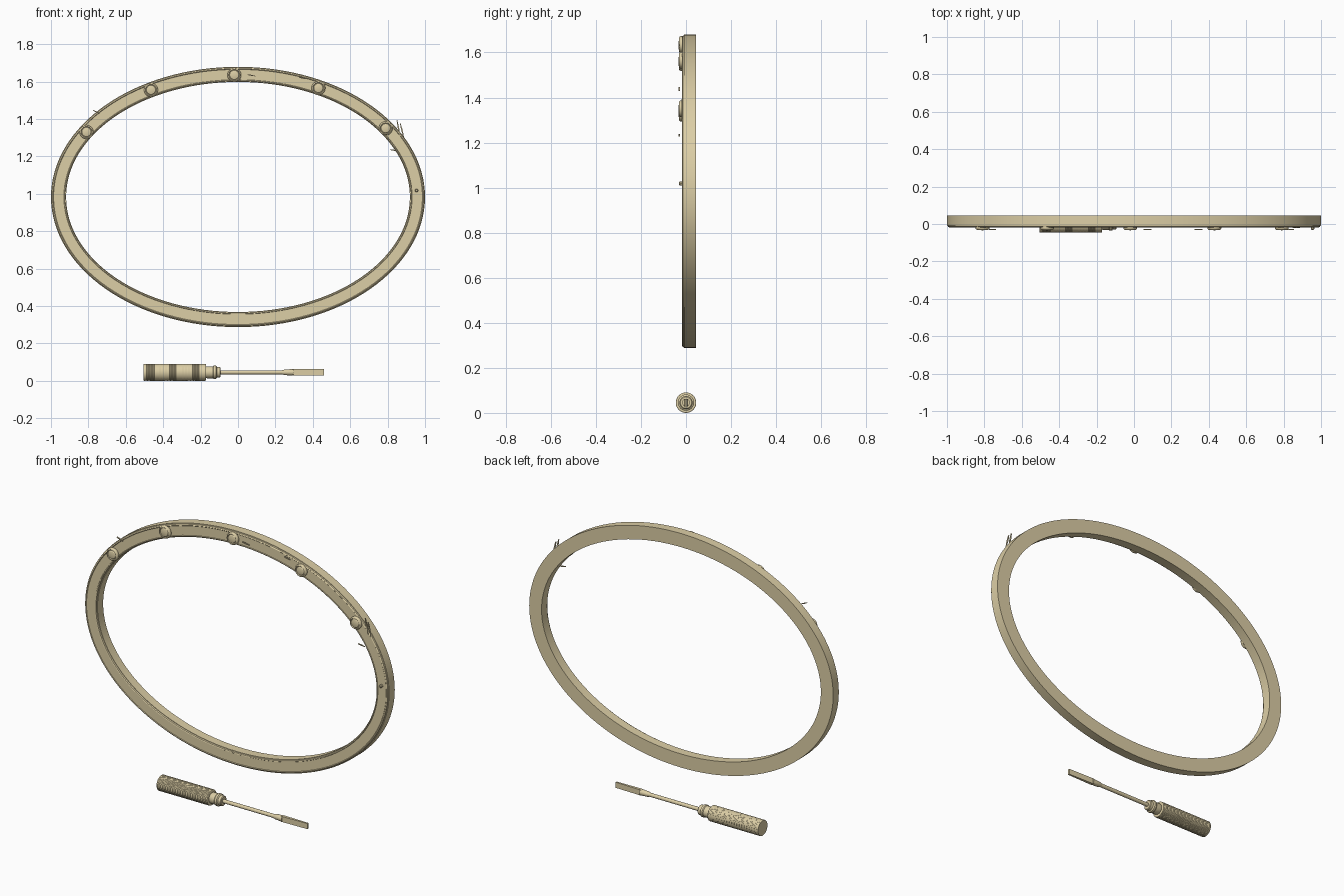
import bpy, bmesh, math
from mathutils import Vector

if "Cube" in bpy.data.objects:
    bpy.data.objects.remove(bpy.data.objects["Cube"])

tan = bpy.data.materials.new("tan")
tan.diffuse_color = (0.72, 0.62, 0.38, 1)
tan.use_nodes = True
tan.node_tree.nodes["Principled BSDF"].inputs["Base Color"].default_value = tan.diffuse_color


def add_object(name, bm, angle=30):
    bmesh.ops.remove_doubles(bm, verts=bm.verts, dist=1e-6)
    bmesh.ops.recalc_face_normals(bm, faces=bm.faces)
    me = bpy.data.meshes.new(name)
    bm.to_mesh(me)
    bm.free()
    ob = bpy.data.objects.new(name, me)
    bpy.context.collection.objects.link(ob)
    me.materials.append(tan)
    bpy.ops.object.select_all(action='DESELECT')
    ob.select_set(True)
    bpy.context.view_layer.objects.active = ob
    bpy.ops.object.shade_smooth_by_angle(angle=math.radians(angle))
    return ob


def bridge(bm, rings, closed):
    """Join vertex loops with quads; closed also joins last to first."""
    pairs = list(zip(rings, rings[1:]))
    if closed:
        pairs.append((rings[-1], rings[0]))
    for a, b in pairs:
        n = len(a)
        for i in range(n):
            j = (i + 1) % n
            bm.faces.new((a[i], a[j], b[j], b[i]))
    if not closed:
        bm.faces.new(rings[0])
        bm.faces.new(rings[-1])


def lathe(name, profile, centre, axis, sides=32):
    """Revolve (distance along axis, radius) pairs around the x or y axis."""
    bm = bmesh.new()
    rings = []
    for d, r in profile:
        ring = []
        for i in range(sides):
            t = math.tau * i / sides
            u, v = r * math.cos(t), r * math.sin(t)
            off = (d, u, v) if axis == 'x' else (u, d, v)
            ring.append(bm.verts.new(Vector(centre) + Vector(off)))
        rings.append(ring)
    bridge(bm, rings, False)
    return add_object(name, bm)


# Oval frame: section (inset from outer edge, y) swept round an ellipse
CZ, A, B = 0.983, 1.0, 0.696
section = [(0, 0.045), (0, -0.008), (0.003, -0.008), (0.005, -0.014), (0.011, -0.018),
           (0.014, -0.015), (0.069, -0.015), (0.071, -0.018), (0.076, -0.016),
           (0.078, -0.008), (0.081, -0.008), (0.081, 0.045)]
bm = bmesh.new()
N = 128
rings = [[bm.verts.new(((A - d) * math.cos(math.tau * i / N), y,
                        CZ + (B - d) * math.sin(math.tau * i / N)))
          for i in range(N)] for d, y in section]
bridge(bm, rings, True)
add_object("oval_frame", bm)

# Round studs along the top: domed cap inside a raised ring
stud = [(0.004, 0.037), (-0.010, 0.037), (-0.015, 0.034), (-0.017, 0.030), (-0.013, 0.027),
        (-0.013, 0.025), (-0.017, 0.021), (-0.019, 0.012), (-0.0195, 0.003)]
for k, (x, z) in enumerate([(-0.81, 1.33), (-0.465, 1.555), (-0.02, 1.635),
                            (0.43, 1.565), (0.79, 1.35)]):
    lathe(f"stud_{k + 1}", stud, (x, -0.014, z), 'y')

# Small pin at the right
lathe("small_pin", [(0, 0.009), (-0.013, 0.009), (-0.017, 0.005)], (0.955, -0.014, 1.018), 'y', 12)


# Thin splinters on and just in front of the frame
def splinter(name, p, q, y, width):
    bm = bmesh.new()
    p, q = Vector((p[0], y, p[1])), Vector((q[0], y, q[1]))
    side = (q - p).normalized().cross(Vector((0, 1, 0))) * width
    rings = []
    for f, w in ((0, 0.5), (0.4, 1), (1, 0.4)):
        c = p.lerp(q, f)
        rings.append([bm.verts.new(c + side * w * s + Vector((0, h, 0)))
                      for s, h in ((1, 0.003), (-1, 0.003), (-1, -0.003), (1, -0.003))])
    bridge(bm, rings, False)
    add_object(name, bm)


chips = [((0.05, 1.637), (0.094, 1.629), -0.03, 0.003),
         ((0.325, 1.623), (0.365, 1.614), -0.03, 0.003),
         ((-0.775, 1.446), (-0.738, 1.430), -0.03, 0.003),
         ((0.812, 1.236), (0.856, 1.229), -0.03, 0.003),
         ((0.850, 1.393), (0.868, 1.300), -0.018, 0.004),
         ((0.868, 1.375), (0.887, 1.297), -0.018, 0.004)]
for k, c in enumerate(chips):
    splinter(f"splinter_{k + 1}", *c)

# Screwdriver lying below: finely ribbed handle
CTR = (0, 0, 0.0455)
R = 0.0455
grip = [(-0.505, R - 0.001)]
for i in range(40):
    x = -0.503 + i * 0.0082
    grip += [(x, R), (x + 0.006, R), (x + 0.007, R - 0.0008)]
grip += [(-0.172, R - 0.001), (-0.170, R - 0.004)]
lathe("handle", grip, CTR, 'x', 40)

# Stepped collar
lathe("collar", [(-0.172, 0.030), (-0.165, 0.032), (-0.135, 0.032), (-0.130, 0.036),
                 (-0.118, 0.036), (-0.113, 0.029), (-0.097, 0.029), (-0.094, 0.025)], CTR, 'x')

# Shaft
lathe("shaft", [(-0.10, 0.011), (0.245, 0.011)], CTR, 'x', 24)

# Ferrule widening before the blade
lathe("blade_ferrule", [(0.235, 0.011), (0.25, 0.015), (0.285, 0.017), (0.297, 0.017)],
      CTR, 'x', 24)

# Flat blade, thin in y and tapering to the tip
bm = bmesh.new()
rings = [[bm.verts.new((x, s * hy, CTR[2] + t * 0.0165))
          for s, t in ((1, 1), (-1, 1), (-1, -1), (1, -1))]
         for x, hy in ((0.29, 0.009), (0.33, 0.008), (0.46, 0.005))]
bridge(bm, rings, False)
add_object("blade", bm)
